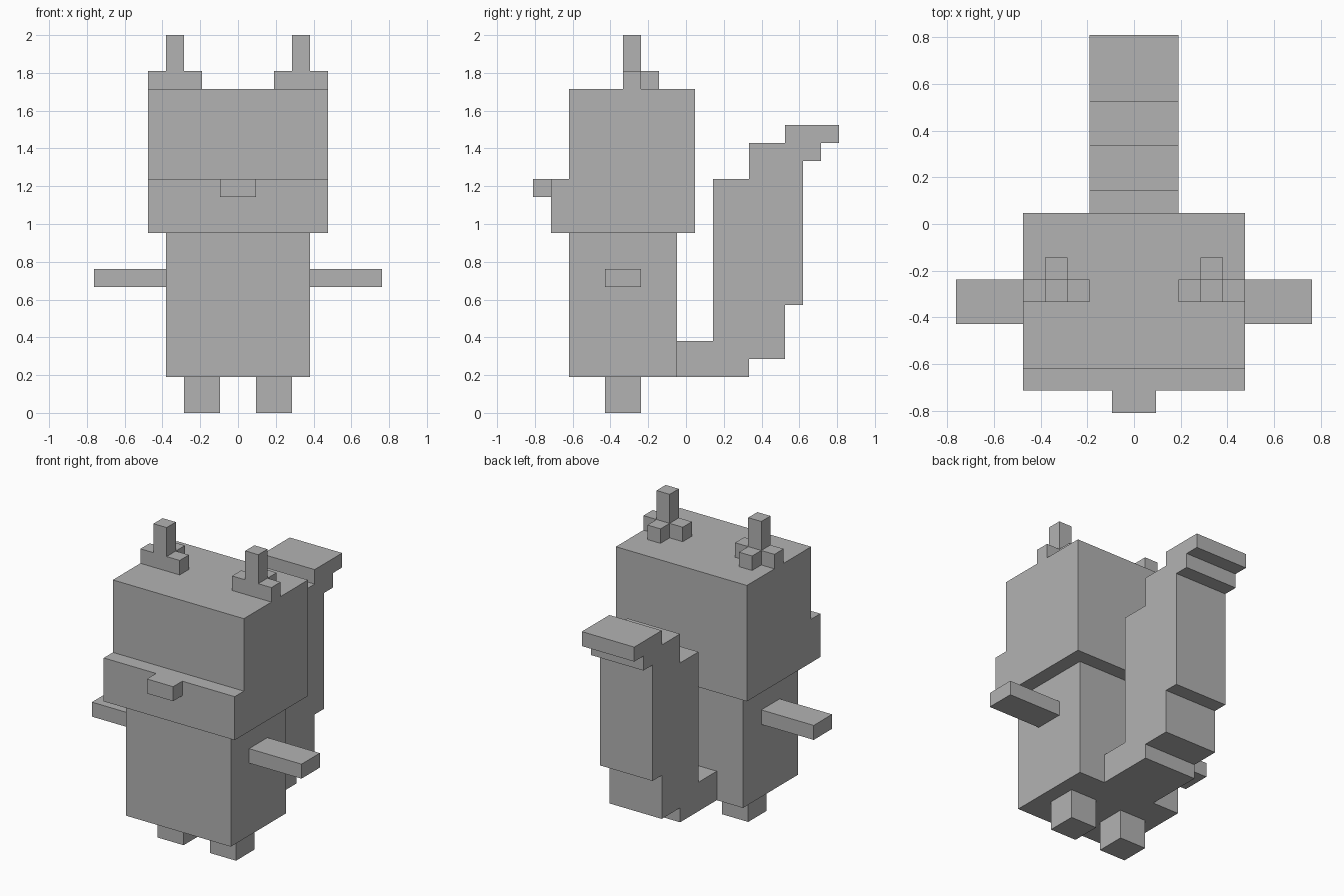
import bpy
import bmesh

if "Cube" in bpy.data.objects:
    bpy.data.objects.remove(bpy.data.objects["Cube"])

U = 2 / 21  # one block

grey = bpy.data.materials.new("plain grey")
grey.diffuse_color = (0.45, 0.45, 0.45, 1)
grey.use_nodes = True
grey.node_tree.nodes["Principled BSDF"].inputs["Base Color"].default_value = grey.diffuse_color


def extrude(name, profile, x0, x1):
    """Extrude a (y, z) outline, given in blocks, from x0 to x1."""
    bm = bmesh.new()
    face = bm.faces.new([bm.verts.new((x0 * U, y * U, z * U)) for y, z in profile])
    new = bmesh.ops.extrude_face_region(bm, geom=[face])["geom"]
    verts = [v for v in new if isinstance(v, bmesh.types.BMVert)]
    bmesh.ops.translate(bm, verts=verts, vec=((x1 - x0) * U, 0, 0))
    bmesh.ops.recalc_face_normals(bm, faces=bm.faces)
    mesh = bpy.data.meshes.new(name)
    bm.to_mesh(mesh)
    bm.free()
    mesh.materials.append(grey)
    obj = bpy.data.objects.new(name, mesh)
    bpy.context.collection.objects.link(obj)
    return obj


def box(name, x, y, z):
    return extrude(name, [(y[0], z[0]), (y[1], z[0]), (y[1], z[1]), (y[0], z[1])], *x)


def pair(name, x, y, z):
    box("right_" + name, x, y, z)
    box("left_" + name, (-x[1], -x[0]), y, z)


# Body
box("body", (-4, 4), (-6.5, -0.5), (2, 10))

# Head with stepped muzzle, and nose
extrude("head", [(-7.5, 10), (0.5, 10), (0.5, 18), (-6.5, 18), (-6.5, 13), (-7.5, 13)], -5, 5)
box("nose", (-1, 1), (-8.5, -7.5), (12, 13))

# Limbs
pair("leg", (1, 3), (-4.5, -2.5), (0, 2))
pair("arm", (4, 8), (-4.5, -2.5), (7, 8))

# Ears: spike, side blocks and back block
pair("ear_spike", (3, 4), (-3.5, -2.5), (18, 21))
pair("ear_inner", (2, 3), (-3.5, -2.5), (18, 19))
pair("ear_outer", (4, 5), (-3.5, -2.5), (18, 19))
pair("ear_back", (3, 4), (-2.5, -1.5), (18, 19))

# Stepped tail
extrude("tail", [(-0.5, 2), (3.5, 2), (3.5, 3), (5.5, 3), (5.5, 6), (6.5, 6),
                 (6.5, 14), (7.5, 14), (7.5, 15), (8.5, 15), (8.5, 16), (5.5, 16),
                 (5.5, 15), (3.5, 15), (3.5, 13), (1.5, 13), (1.5, 4), (-0.5, 4)], -2, 2)
